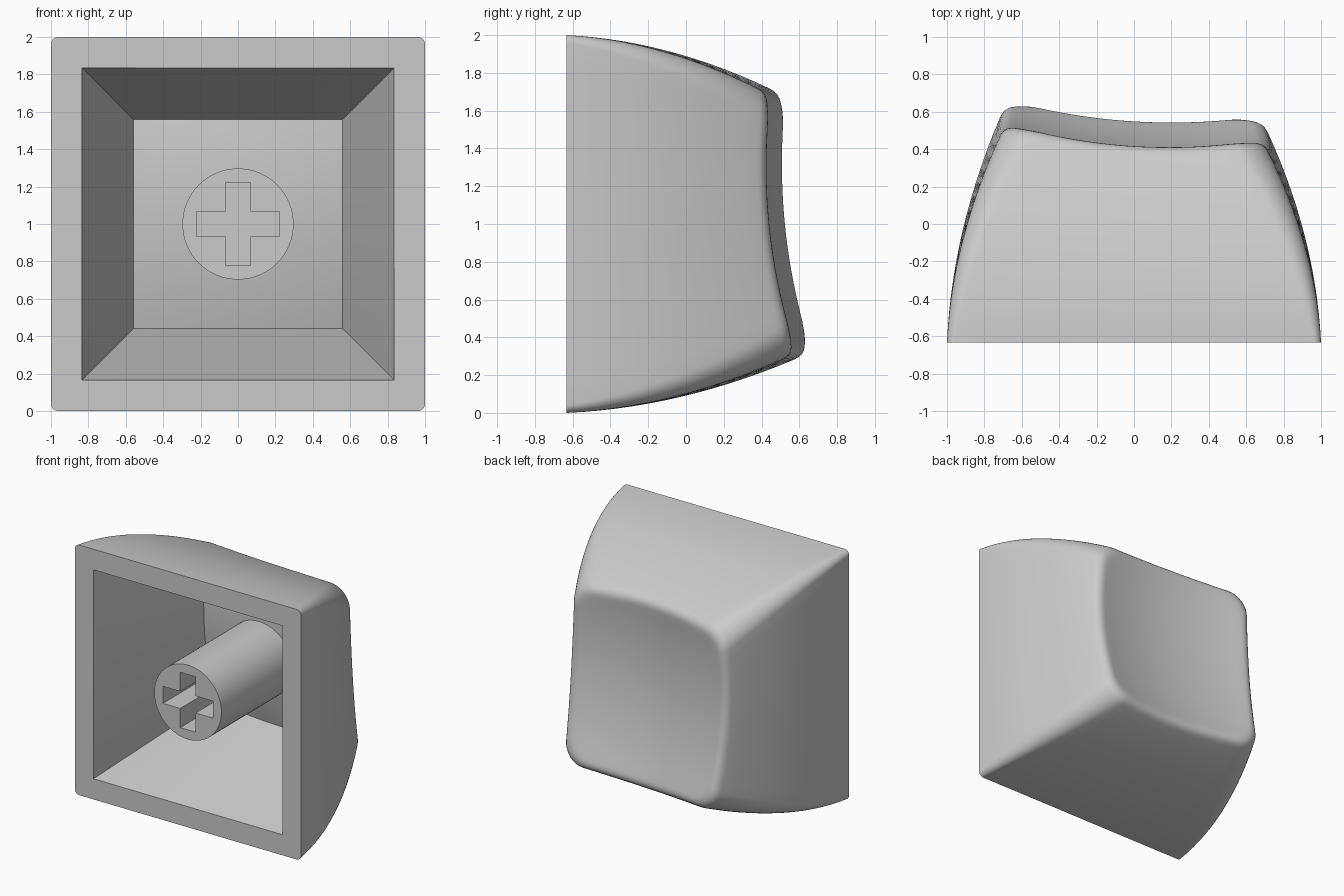
import bpy, bmesh, math

cube = bpy.data.objects.get("Cube")
if cube:
    bpy.data.objects.remove(cube)

grey = bpy.data.materials.new("light grey plastic")
grey.use_nodes = True
colour = (0.6, 0.6, 0.6, 1)
grey.diffuse_color = colour
grey.node_tree.nodes["Principled BSDF"].inputs["Base Color"].default_value = colour

BASE = -0.633      # open rim plane
CZ = 1.0           # height of the cap's axis
ARC, SIDE = 8, 16  # segments per corner and per side


def finish(bm, name):
    bmesh.ops.remove_doubles(bm, verts=bm.verts, dist=1e-5)
    bmesh.ops.recalc_face_normals(bm, faces=bm.faces)
    mesh = bpy.data.meshes.new(name)
    bm.to_mesh(mesh)
    bm.free()
    mesh.materials.append(grey)
    ob = bpy.data.objects.new(name, mesh)
    bpy.context.collection.objects.link(ob)
    bpy.ops.object.select_all(action='DESELECT')
    ob.select_set(True)
    bpy.context.view_layer.objects.active = ob
    bpy.ops.object.shade_smooth_by_angle(angle=math.radians(35))
    return ob


def tilt(x, z):
    return -0.0625 * x - 0.1 * z


def dish(x, z):
    return 0.404 + tilt(x, z) + 0.18 * (x * x + z * z)


def section(half, radius):
    """Rounded square as a list of (x, z) about the axis."""
    pts = []
    c = half - radius
    for k in range(4):
        a0 = k * math.pi / 2
        for i in range(ARC + 1):
            a = a0 + i / ARC * math.pi / 2
            sx = 1 if k in (0, 3) else -1
            sz = 1 if k < 2 else -1
            pts.append((sx * c + radius * math.cos(a), sz * c + radius * math.sin(a)))
        # straight run towards the next corner
        x, z = pts[-1]
        dx, dz = -math.sin(a0 + math.pi / 2), math.cos(a0 + math.pi / 2)
        for i in range(1, SIDE):
            d = 2 * c * i / SIDE
            pts.append((x + dx * d, z + dz * d))
    return pts


def wall_ring(t):
    """Section of the tapering, bowed outer wall."""
    return section(1 - 0.058 * t - 0.252 * t * t, 0.04 + 0.13 * t)


def wall_point(col, t):
    x, z = wall_ring(t)[col]
    x1, z1 = top[col]
    return x, BASE + t * (0.535 + tilt(x1, z1) - BASE), z


def edge_parameter(col):
    """Where the outer wall meets the dished surface."""
    lo, hi = 0.7, 1.3
    for _ in range(18):
        mid = (lo + hi) / 2
        x, y, z = wall_point(col, mid)
        lo, hi = (mid, hi) if y < dish(x, z) else (lo, mid)
    return lo


def column(col):
    pts = []
    # inner ceiling and straight cavity wall, sharp cornered
    x, z = top[col]
    m = max(abs(x), abs(z))
    x, z = x / m, z / m
    for i in range(9):
        h = 0.56 * i / 8
        pts.append((x * h, dish(x * h, z * h) - 0.115, z * h))
    pts.append((x * 0.835, BASE, z * 0.835))
    # outer wall
    t_edge = edge_parameter(col)
    t_end = t_edge - 0.05
    pts += [wall_point(col, t_end * i / 14) for i in range(15)]
    # rounded rim
    a, e = pts[-1], wall_point(col, t_edge)
    s = 0.91
    b = (e[0] * s, dish(e[0] * s, e[2] * s), e[2] * s)
    for i in range(1, 7):
        u = i / 6
        pts.append(tuple((1 - u) ** 2 * p + 2 * u * (1 - u) * q + u * u * r
                         for p, q, r in zip(a, e, b)))
    # dished touch surface
    for i in range(11, -1, -1):
        x, z = b[0] * i / 12, b[2] * i / 12
        pts.append((x, dish(x, z), z))
    return pts


# Cap shell
top = wall_ring(1)
bm = bmesh.new()
cols = [[bm.verts.new((x, y, z + CZ)) for x, y, z in column(c)] for c in range(len(top))]
for c, here in enumerate(cols):
    after = cols[(c + 1) % len(cols)]
    for i in range(len(here) - 1):
        bm.faces.new((here[i], here[i + 1], after[i + 1], after[i]))
bmesh.ops.dissolve_degenerate(bm, dist=1e-6, edges=bm.edges)
finish(bm, "cap_shell")

# Round stem with a cross-shaped socket
bm = bmesh.new()


def loop(points, y):
    vs = [bm.verts.new((x, y, z + CZ)) for x, z in points]
    return vs, [bm.edges.new((v, vs[(i + 1) % len(vs)])) for i, v in enumerate(vs)]


def tube(a, b):
    for i in range(len(a)):
        j = (i + 1) % len(a)
        bm.faces.new((a[i], a[j], b[j], b[i]))


circle = [(0.297 * math.cos(i * math.tau / 64), 0.297 * math.sin(i * math.tau / 64))
          for i in range(64)]
w, l = 0.068, 0.221
cross = []
for k in range(4):
    c, s = round(math.cos(k * math.pi / 2)), round(math.sin(k * math.pi / 2))
    cross += [(x * c - z * s, x * s + z * c) for x, z in ((l, -w), (l, w), (w, w))]

rim, rim_edges = loop(circle, BASE)
mouth, mouth_edges = loop(cross, BASE)
bmesh.ops.triangle_fill(bm, edges=rim_edges + mouth_edges, use_beauty=True,
                        normal=(0, -1, 0))
root, _ = loop(circle, 0.34)
floor, _ = loop(cross, BASE + 0.5)
tube(rim, root)
tube(mouth, floor)
bm.faces.new(floor)
bm.faces.new(root)
finish(bm, "stem")
